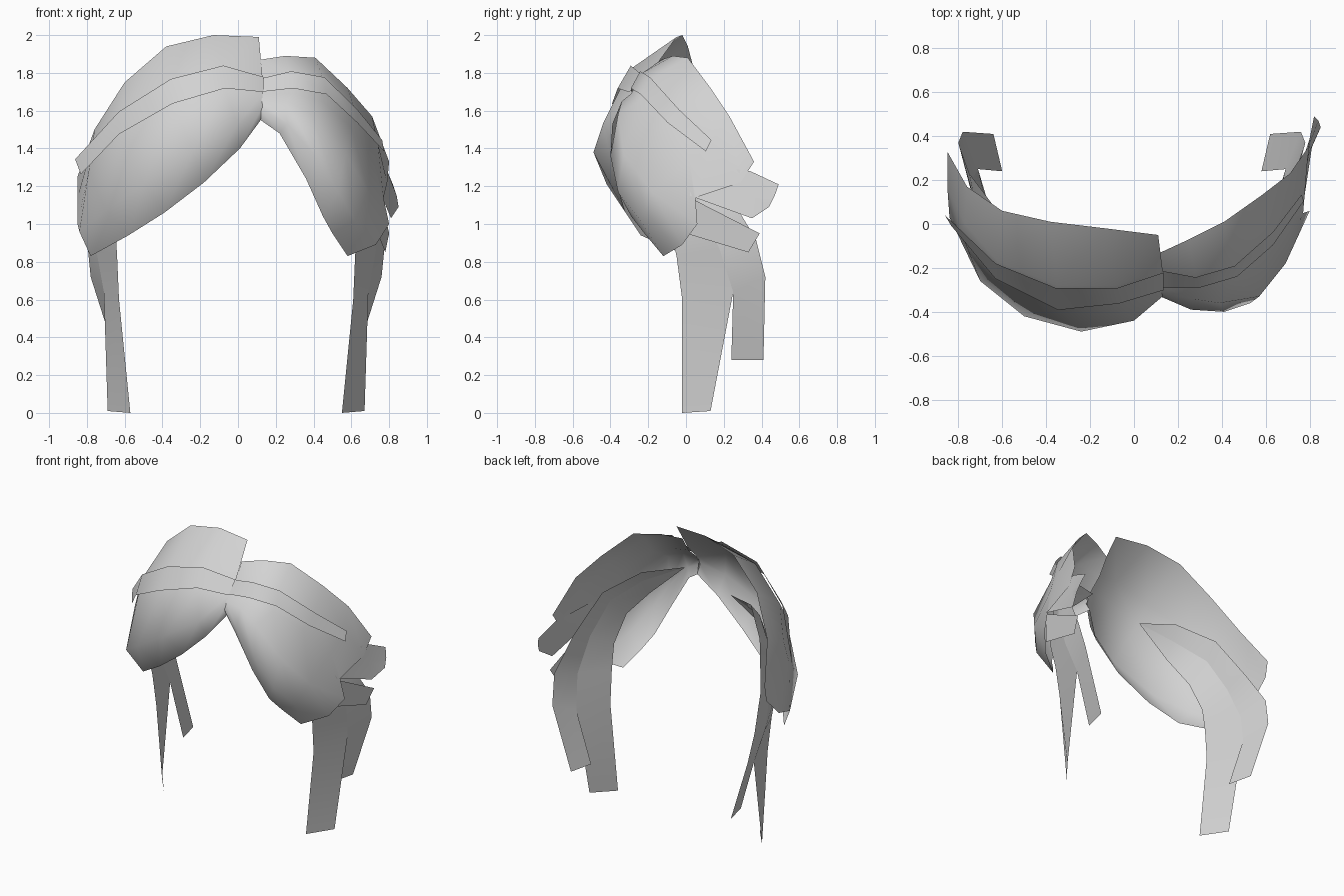
import bpy
import bmesh
from math import radians
from mathutils import Vector

default_cube = bpy.data.objects.get("Cube")
if default_cube:
    bpy.data.objects.remove(default_cube, do_unlink=True)

# One plain colour for all the hair
hair_material = bpy.data.materials.new("pale_grey_hair")
hair_material.use_nodes = True
hair_colour = (0.65, 0.65, 0.65, 1)
hair_material.diffuse_color = hair_colour
hair_material.node_tree.nodes["Principled BSDF"].inputs["Base Color"].default_value = hair_colour

HEAD_CENTRE = Vector((0, 0.2, 1))


def make_sheet(name, *rails, lift=0.0):
    """Loft a thin hair sheet across several rails that run from root to tip."""
    mesh = bpy.data.meshes.new(name)
    bm = bmesh.new()
    grid = [[bm.verts.new(point) for point in rail] for rail in rails]
    for upper, lower in zip(grid, grid[1:]):
        for step in range(len(upper) - 1):
            corners = [upper[step], lower[step], lower[step + 1], upper[step + 1]]
            bm.faces.new(corners)
    bmesh.ops.remove_doubles(bm, verts=bm.verts, dist=0.001)

    # Turn the sheet so that it faces away from the head
    bm.normal_update()
    facing = sum(face.normal.dot(face.calc_center_median() - HEAD_CENTRE) * face.calc_area()
                 for face in bm.faces)
    if facing < 0:
        bmesh.ops.reverse_faces(bm, faces=bm.faces)
    bm.normal_update()
    for vert in bm.verts:
        vert.co += vert.normal * lift
    bm.to_mesh(mesh)
    bm.free()

    sheet = bpy.data.objects.new(name, mesh)
    bpy.context.collection.objects.link(sheet)
    mesh.materials.append(hair_material)
    bpy.ops.object.select_all(action="DESELECT")
    sheet.select_set(True)
    bpy.context.view_layer.objects.active = sheet
    bpy.ops.object.shade_smooth_by_angle(angle=radians(60))


# Right fringe: one broad swept shell from the parting to the temple
right_crown_edge = [(.11, -.05, 1.99), (-.13, -.02, 2), (-.38, .01, 1.94),
                    (-.6, .06, 1.75), (-.76, .17, 1.5), (-.85, .33, 1.25)]
right_band_top = [(.13, -.21, 1.77), (-.08, -.28, 1.83), (-.35, -.28, 1.76),
                  (-.62, -.17, 1.59), (-.77, 0, 1.42), (-.85, .31, 1.14)]
right_band_base = [(.13, -.29, 1.69), (-.07, -.35, 1.71), (-.34, -.38, 1.63),
                   (-.62, -.24, 1.47), (-.79, -.03, 1.28), (-.85, .17, 1)]
right_swell = [(.13, -.33, 1.62), (0, -.44, 1.53), (-.24, -.49, 1.38),
               (-.5, -.42, 1.21), (-.7, -.26, 1.07), (-.84, .03, .96)]
right_lower_edge = [(.12, -.3, 1.55), (.01, -.37, 1.4), (-.18, -.37, 1.22),
                    (-.39, -.32, 1.06), (-.58, -.24, .94), (-.78, .01, .83)]
make_sheet("right_fringe", right_crown_edge, right_band_top, right_band_base,
           right_swell, right_lower_edge)

# Left fringe: a shorter shell that drops more steeply and folds near its front
left_crown_edge = [(.12, -.13, 1.87), (.25, -.07, 1.89), (.41, .01, 1.88),
                   (.58, .13, 1.72), (.71, .23, 1.57), (.8, .36, 1.33)]
left_band_top = [(.12, -.2, 1.76), (.28, -.23, 1.8), (.45, -.18, 1.77),
                 (.62, -.03, 1.6), (.74, .14, 1.43), (.79, .29, 1.22)]
left_band_base = [(.12, -.28, 1.69), (.29, -.29, 1.69), (.45, -.25, 1.65),
                  (.6, -.12, 1.51), (.72, .02, 1.33), (.77, .05, 1.14)]
left_fold = [(.12, -.31, 1.66), (.26, -.34, 1.65), (.39, -.36, 1.58),
             (.57, -.33, 1.37), (.69, -.18, 1.17), (.8, .06, 1)]
left_swell = [(.12, -.33, 1.61), (.26, -.39, 1.53), (.41, -.4, 1.36),
              (.53, -.36, 1.17), (.62, -.24, 1.02), (.73, -.02, .89)]
left_lower_edge = [(.12, -.3, 1.55), (.22, -.35, 1.48), (.36, -.35, 1.24),
                   (.45, -.29, 1.04), (.5, -.22, .95), (.58, -.12, .83)]
make_sheet("left_fringe", left_crown_edge, left_band_top, left_band_base,
           left_fold, left_swell, left_lower_edge)

# Narrow raised strands that lie over each fringe
right_strand_tips = [(-.85, .05, 1.34), (-.82, 0, 1.26)]
make_sheet("right_raised_strand", right_band_top[:-2] + right_strand_tips[:1],
           right_band_base[:-2] + right_strand_tips[1:], lift=0.015)
left_strand_tips = [(.75, .14, 1.44), (.76, .11, 1.38)]
left_strand_base = [(.12, -.28, 1.69), (.29, -.28, 1.71), (.46, -.23, 1.68), (.62, -.09, 1.53)]
make_sheet("left_raised_strand", left_band_top[:-2] + left_strand_tips[:1],
           left_strand_base + left_strand_tips[1:], lift=0.015)

# Loose tips that sweep back from under the left fringe
make_sheet("left_upper_tip",
           [(.72, .02, 1.32), (.79, .34, 1.28), (.82, .49, 1.21)],
           [(.73, .02, 1.24), (.8, .33, 1.16), (.84, .47, 1.15)],
           [(.76, .02, 1.15), (.81, .35, 1.03), (.85, .44, 1.09)])
make_sheet("left_lower_tip",
           [(.76, .02, 1.14), (.8, .39, .95)],
           [(.74, 0, .95), (.78, .33, .85)])

# Side locks: wide sheets under the fringe that split into two strands
lock_front = [(.45, -.22, 1.36), (.59, -.16, 1.2), (.64, -.09, 1), (.63, -.05, .83),
              (.62, -.02, .6)]
lock_middle = [(.46, -.16, 1.47), (.63, -.03, 1.33), (.71, .08, 1.1), (.74, .18, .86),
               (.7, .25, .64)]
lock_back = [(.43, -.1, 1.56), (.62, .07, 1.43), (.74, .23, 1.15), (.79, .37, .92),
             (.77, .42, .72)]
long_tip = [(.56, -.02, 0), (.68, .13, .01)]
short_tip = [(.59, .24, .28), (.63, .41, .28)]


def place_on_side(root, side, rail, tip):
    """Run a rail from its root to its tip on the chosen side of the head."""
    return [(side * x - 0.01, y, z) for x, y, z in [root, *rail, tip]]


for label, side, root in (("left", 1, (.17, -.22, 1.62)), ("right", -1, (.2, -.2, 1.53))):
    make_sheet(label + "_long_side_lock",
               place_on_side(root, side, lock_front, long_tip[0]),
               place_on_side(root, side, lock_middle, long_tip[1]))
    make_sheet(label + "_short_side_lock",
               place_on_side(root, side, lock_middle, short_tip[0]),
               place_on_side(root, side, lock_back, short_tip[1]))
